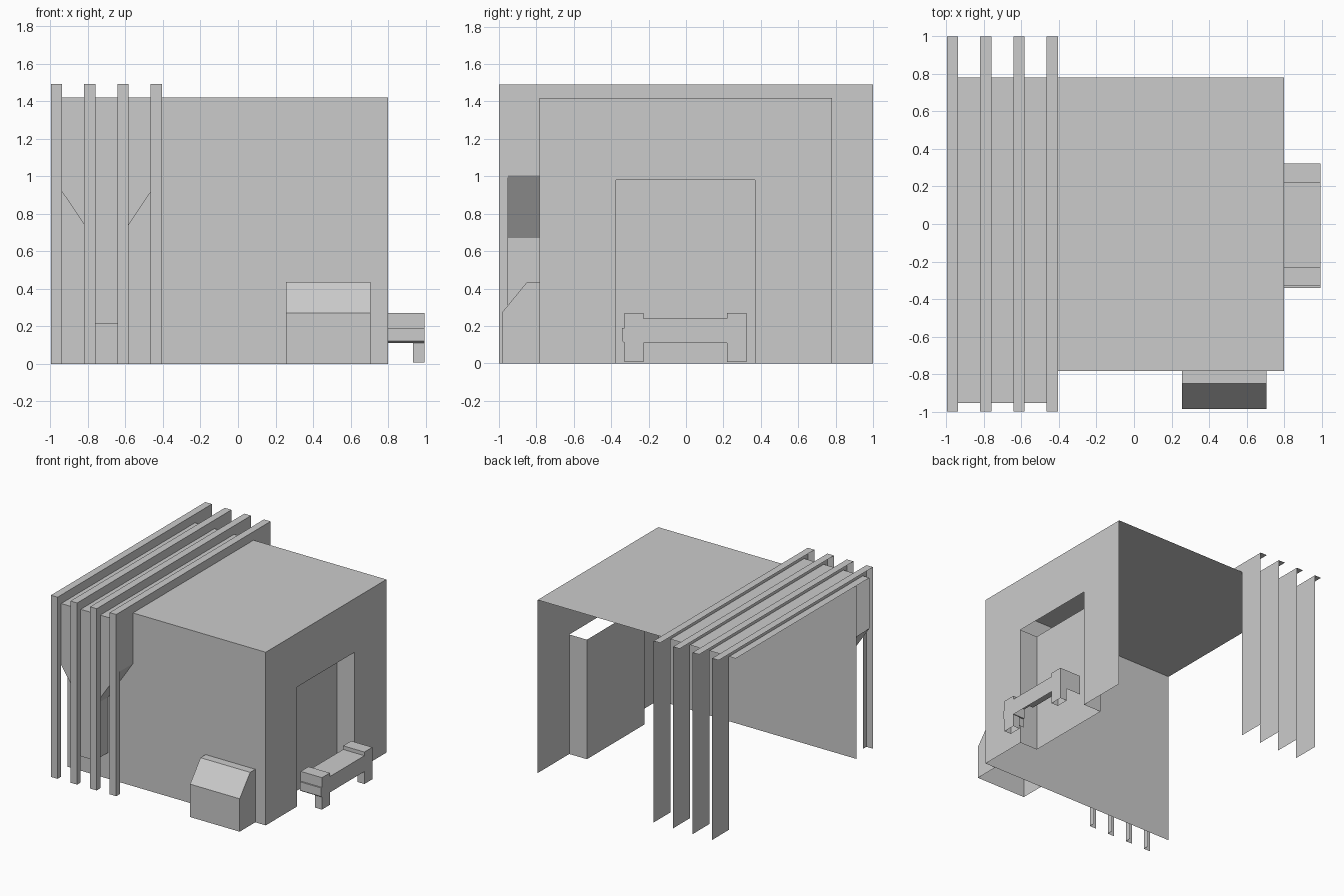
import bpy, bmesh

if "Cube" in bpy.data.objects:
    bpy.data.objects.remove(bpy.data.objects["Cube"])


def part(name, profile, axis, a, b, skip=(), caps="ab"):
    """Sweep a 2D outline along x or y from a to b.
    skip: outline edges left open; caps: which ends get a face."""
    bm = bmesh.new()

    def ring(t):
        return [bm.verts.new((t, u, z) if axis == "x" else (u, t, z)) for u, z in profile]

    ra, rb = ring(a), ring(b)
    n = len(profile)
    for i in range(n):
        if i not in skip:
            j = (i + 1) % n
            bm.faces.new((ra[i], ra[j], rb[j], rb[i]))
    if "a" in caps:
        bm.faces.new(ra)
    if "b" in caps:
        bm.faces.new(rb)
    loose = [v for v in bm.verts if not v.link_faces]
    bmesh.ops.delete(bm, geom=loose, context="VERTS")
    bmesh.ops.recalc_face_normals(bm, faces=bm.faces)
    mesh = bpy.data.meshes.new(name)
    bm.to_mesh(mesh)
    bm.free()
    obj = bpy.data.objects.new(name, mesh)
    bpy.context.collection.objects.link(obj)
    return obj


LEFT, WALL, ROOF = -0.997, 0.8, 1.42
FRONT, BACK = -0.783, 0.78
D0, D1, DTOP = -0.375, 0.37, 0.98

# Open shell: front wall, roof and right wall with a doorway (no back, left or floor)
part("building_shell",
     [(FRONT, 0), (FRONT, ROOF), (BACK, ROOF), (BACK, 0),
      (D1, 0), (D1, DTOP), (D0, DTOP), (D0, 0)],
     "x", LEFT, WALL, skip=(2, 3, 4, 5, 6, 7), caps="b")

# Doorway recess: two jambs and the door panel, no soffit
part("door_recess", [(D0, 0), (D0, DTOP), (D1, DTOP), (D1, 0)],
     "x", 0.64, WALL, skip=(1, 3), caps="a")

# Four thin ribs wrapping over the roof, open on the left and back
rib = [(-1, 0), (-1, 1.49), (1, 1.49), (1, 0),
       (BACK, 0), (BACK, ROOF), (-0.953, ROOF), (-0.953, 0)]
for i in range(4):
    x = LEFT + i * 0.1773
    part(f"rib_{i + 1}", rib, "x", x, x + 0.06, skip=(2, 3, 4, 5, 6, 7), caps="b")

# Raised panel behind the ribs, tapering to a narrow stem
half = [(0.296, ROOF), (0.296, 1.005), (0.071, 0.67), (0.071, 0.215)]
mid = LEFT + 0.296
outline = [(mid - u, z) for u, z in half] + [(mid + u, z) for u, z in reversed(half)]
part("front_panel", outline, "y", -0.953, FRONT, skip=(0,), caps="a")

# Sloped cabinet against the front wall
part("cabinet", [(-0.985, 0), (-0.985, 0.27), (-0.85, 0.435), (FRONT, 0.435), (FRONT, 0)],
     "x", 0.255, 0.705, skip=(3, 4))

# Bench: hollow seat with raised ends, plus two front legs
BX = 0.993
part("bench_seat",
     [(-0.33, 0.11), (-0.342, 0.12), (-0.342, 0.19), (-0.33, 0.19), (-0.33, 0.27),
      (-0.228, 0.27), (-0.228, 0.24), (0.22, 0.24), (0.22, 0.27), (0.323, 0.27), (0.323, 0.11)],
     "x", WALL, BX, skip=(10,), caps="b")
for side, y0, y1 in (("front", -0.33, -0.228), ("back", 0.22, 0.323)):
    part(f"bench_leg_{side}", [(y0, 0.008), (y0, 0.11), (y1, 0.11), (y1, 0.008)],
         "x", 0.932, BX, skip=(1, 3))
